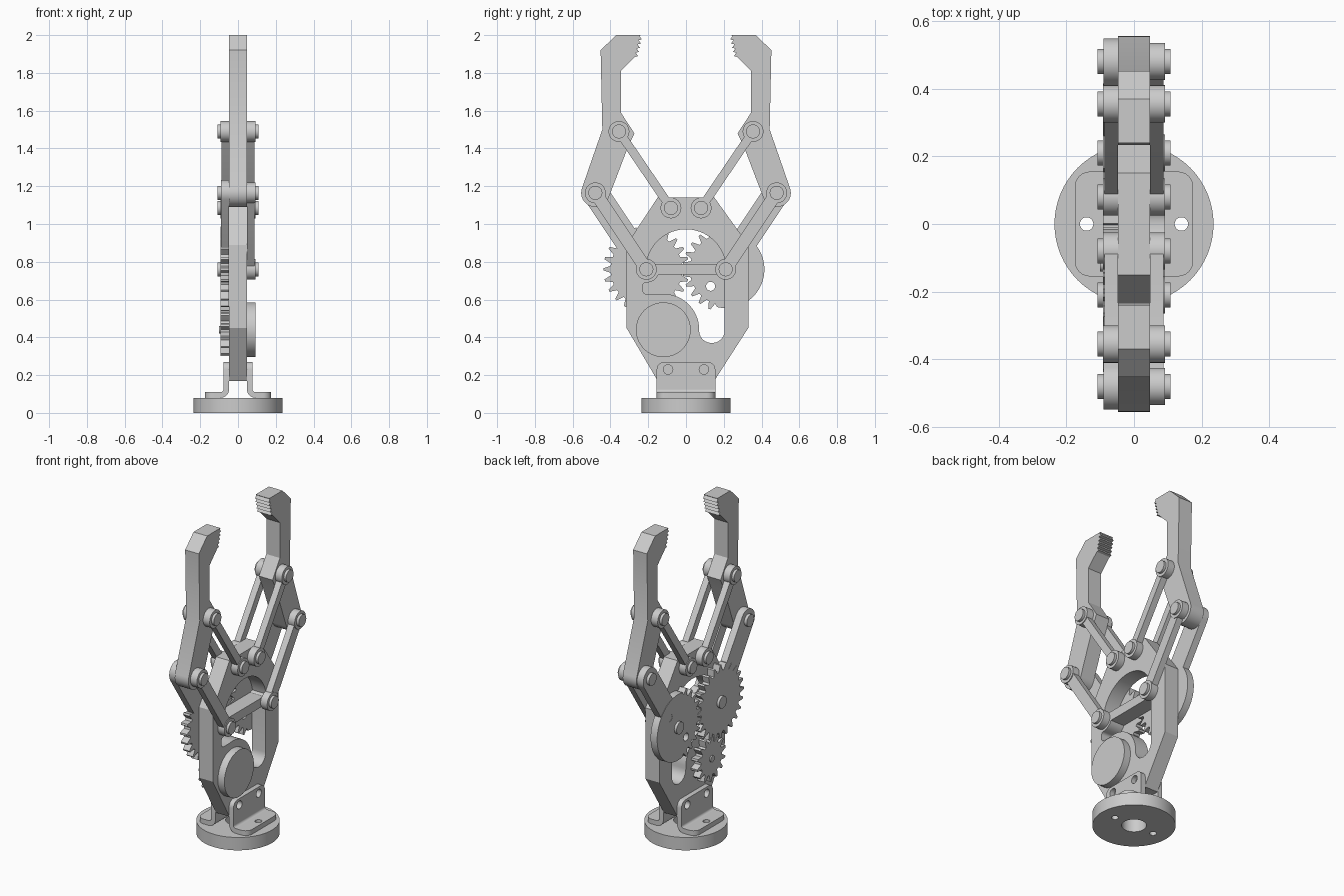
import bpy
from math import sin, cos, tan, pi, radians, atan2
from mathutils import Matrix, Vector

cube = bpy.data.objects.get("Cube")
if cube:
    bpy.data.objects.remove(cube)

GREY = (0.6, 0.6, 0.6, 1)
metal = bpy.data.materials.new("plain_grey")
metal.use_nodes = True
metal.diffuse_color = GREY
metal.node_tree.nodes["Principled BSDF"].inputs["Base Color"].default_value = GREY

# Local outline plane and thickness direction for each extrusion axis
AXES = {
    "x": Matrix(((0, 0, 1), (1, 0, 0), (0, 1, 0))),
    "y": Matrix(((1, 0, 0), (0, 0, -1), (0, 1, 0))),
    "z": Matrix.Identity(3),
}


def slab(name, loops, a, b, axis="x"):
    """Extrude an outline with holes from a to b along an axis."""
    curve = bpy.data.curves.new(name, "CURVE")
    curve.dimensions = "2D"
    curve.fill_mode = "BOTH"
    curve.extrude = abs(b - a) / 2
    for loop in loops:
        spline = curve.splines.new("POLY")
        spline.points.add(len(loop) - 1)
        for point, (u, v) in zip(spline.points, loop):
            point.co = (u, v, 0, 1)
        spline.use_cyclic_u = True
    obj = bpy.data.objects.new(name, curve)
    bpy.context.collection.objects.link(obj)
    mid = AXES[axis] @ Vector((0, 0, (a + b) / 2))
    obj.matrix_world = Matrix.Translation(mid) @ AXES[axis].to_4x4()
    bpy.ops.object.select_all(action="DESELECT")
    obj.select_set(True)
    bpy.context.view_layer.objects.active = obj
    bpy.ops.object.convert(target="MESH")
    obj = bpy.context.view_layer.objects.active
    bpy.ops.object.mode_set(mode="EDIT")
    bpy.ops.mesh.select_all(action="SELECT")
    bpy.ops.mesh.remove_doubles(threshold=0.0001)
    bpy.ops.mesh.normals_make_consistent(inside=False)
    bpy.ops.object.mode_set(mode="OBJECT")
    obj.data.materials.clear()
    obj.data.materials.append(metal)
    bpy.ops.object.shade_smooth_by_angle(angle=radians(30))


def arc(c, r, start, end, n=16):
    angles = [radians(start + (end - start) * i / n) for i in range(n + 1)]
    return [(c[0] + r * cos(t), c[1] + r * sin(t)) for t in angles]


def circle(c, r, n=40):
    return arc(c, r, 0, 360, n)[:-1]


def sharp(points):
    return [(u, v, 0) for u, v in points]


def rounded(corners, n=6):
    """Polygon whose corners (u, v, radius) are filleted."""
    out = []
    for i, (u, v, r) in enumerate(corners):
        p = Vector((u, v))
        if not r:
            out.append((u, v))
            continue
        d1 = (Vector(corners[i - 1][:2]) - p).normalized()
        d2 = (Vector(corners[(i + 1) % len(corners)][:2]) - p).normalized()
        half = d1.angle(d2) / 2
        c = p + (d1 + d2).normalized() * r / sin(half)
        reach = r / tan(half)
        v1, v2 = p + d1 * reach - c, p + d2 * reach - c
        for k in range(n + 1):
            # Spread the fillet evenly between its two tangent points
            t = k / n
            sweep = pi - 2 * half
            w = (v1 * sin((1 - t) * sweep) + v2 * sin(t * sweep)) / sin(sweep)
            out.append(tuple(c + w))
    return out


def capsule(p, q, r):
    t = atan2(q[1] - p[1], q[0] - p[0]) * 180 / pi
    return arc(q, r, t - 90, t + 90) + arc(p, r, t + 90, t + 270)


def gear(c, teeth, phase, plain=None):
    """Toothed outline; teeth whose direction passes plain() are left smooth."""
    module, out = 0.0175, []
    pitch, step = teeth * module / 2, 360 / teeth
    profile = ((-0.36, -1.15), (-0.2, 0.1), (-0.1, 1), (0.1, 1), (0.2, 0.1), (0.36, -1.15))
    for i in range(teeth):
        mid = phase + i * step
        smooth = plain and plain(cos(radians(mid)))
        for f, h in profile:
            t = radians(mid + f * step)
            r = pitch - 0.005 if smooth else pitch + h * module
            out.append((c[0] + r * cos(t), c[1] + r * sin(t)))
    return out


HALF = 0.047    # half thickness of the central body
OUT = 0.092     # outer face of links and gears
MOTOR = (-0.12, 0.44)

# Base flange
slab("base_flange", [circle((0, 0), 0.235, 64), circle((0, 0), 0.07)]
     + [circle((s * 0.14, 0), 0.02, 20) for s in (-1, 1)], 0, 0.08, "z")

# Mounting brackets: upright, bend and foot on each side
upright = rounded([(-0.155, 0.125, 0), (0.155, 0.125, 0), (0.155, 0.27, 0.04), (-0.155, 0.27, 0.04)])
for s, side in ((1, "left"), (-1, "right")):
    slab(side + "_bracket_upright",
         [upright] + [circle((y, 0.23), 0.025, 24) for y in (-0.095, 0.095)],
         s * HALF, s * 0.077)
    bend = arc((0.092, 0.125), 0.045, 180, 270, 8) + arc((0.092, 0.125), 0.015, 270, 180, 8)
    slab(side + "_bracket_bend", [[(s * x, z) for x, z in bend]], -0.155, 0.155, "y")
    foot = rounded([(0.092, -0.155, 0), (0.175, -0.155, 0.045), (0.175, 0.155, 0.045), (0.092, 0.155, 0)])
    slab(side + "_bracket_foot", [[(s * x, y) for x, y in foot], circle((s * 0.14, 0), 0.02, 20)],
         0.08, 0.11, "z")

# Central body with an arched window and a slot that curves round the motor
body = [(-0.15, 0.17), (0.15, 0.17), (0.33, 0.45), (0.33, 0.89), (0.15, 1.14),
        (-0.15, 1.14), (-0.315, 0.89), (-0.315, 0.45)]
window = arc((0, 0.76), 0.212, 8, 172, 32)
slot = rounded([(-0.23, 0.627, 0.025), (-0.23, 0.69, 0.02)]
               + sharp(arc((-0.21, 0.76), 0.07, 275, 337, 8))
               + [(0.205, 0.733, 0), (0.205, 0.37, 0.066), (0.068, 0.37, 0.066)]
               + sharp(arc(MOTOR, 0.19, 5, 100)))
slab("body_plate", [body, window, slot], -HALF, HALF)

# Motor housing and drive pinion
slab("motor_housing", [circle(MOTOR, 0.145, 56)], HALF, OUT)
slab("drive_pinion", [gear(MOTOR, 14, 105.7 + 180 / 14)], -OUT, -HALF)
slab("pinion_shaft", [circle(MOTOR, 0.02, 20)], -0.1, HALF)

# Meshing gears: one full, one smooth on its outer half
slab("driven_gear", [gear((-0.21, 0.76), 24, 0)], -OUT, -HALF)
slab("sector_gear", [gear((0.21, 0.76), 24, 7.5, lambda c: c > -0.2)]
     + [circle(p, 0.024, 20) for p in ((0.13, 0.67), (0.29, 0.85))], -OUT, -HALF)

for s, side in ((1, "back"), (-1, "front")):
    pivot, elbow = (s * 0.21, 0.76), (s * 0.48, 1.165)
    wrist, shoulder = (s * 0.355, 1.49), (s * 0.08, 1.085)

    # Jaw with serrated tip
    jaw = [(0.24, 2), (0.37, 2), (0.452, 1.92), (0.443, 1.5)]
    jaw += arc((0.48, 1.165), 0.075, 18, -160)
    jaw += [(0.31, 1.4), (0.273, 1.48), (0.345, 1.59), (0.345, 1.81), (0.27, 1.885)]
    for i in range(5):
        z = 1.885 + 0.022 * i
        jaw += [(0.254 - 0.005 * i, z + 0.004), (0.266 - 0.005 * i, z + 0.022)]
    slab(side + "_jaw", [[(s * y, z) for y, z in jaw]], -HALF, HALF)

    # Gear arm on one face, plain link on the other
    slab(side + "_gear_arm", [capsule(pivot, elbow, 0.068)], -OUT + 0.002, -HALF)
    slab(side + "_lower_link", [capsule(pivot, elbow, 0.034)], HALF, OUT - 0.005)
    for name, p in (("pivot", pivot), ("elbow", elbow)):
        slab(f"{side}_{name}_boss", [circle(p, 0.055)], HALF, OUT)

    # Upper links on both faces
    for f, face in ((1, "left"), (-1, "right")):
        slab(f"{side}_{face}_upper_link", [capsule(shoulder, wrist, 0.023)], f * HALF, f * (OUT - 0.005))
        for name, p in (("shoulder", shoulder), ("wrist", wrist)):
            slab(f"{side}_{face}_{name}_boss", [circle(p, 0.055)], f * HALF, f * OUT)

    # Joint pins
    for name, p in (("pivot", pivot), ("elbow", elbow), ("wrist", wrist), ("shoulder", shoulder)):
        slab(f"{side}_{name}_pin", [circle(p, 0.037, 32)], -0.108, 0.108)
